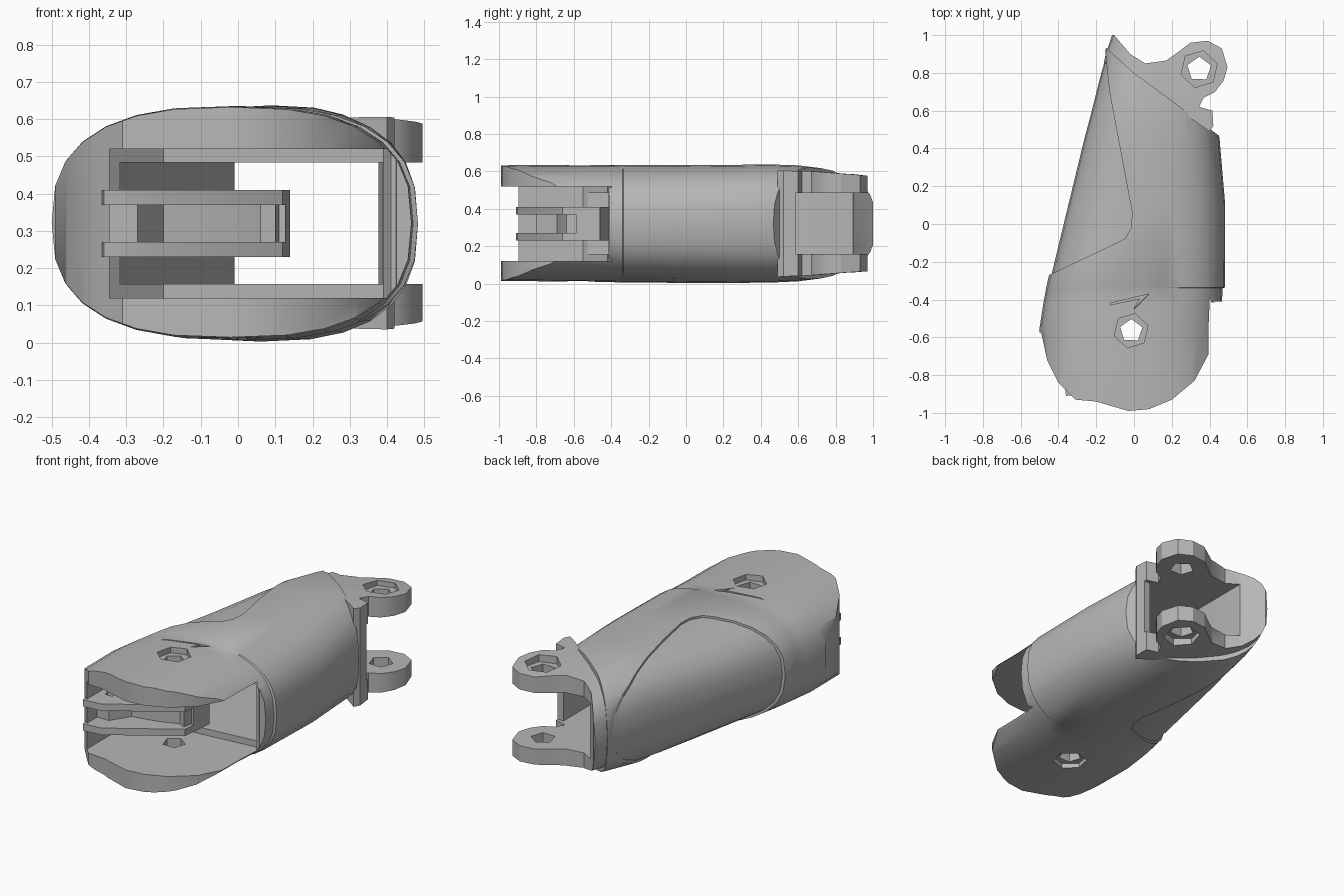
import bpy, bmesh, math

cube = bpy.data.objects.get("Cube")
if cube:
    bpy.data.objects.remove(cube, do_unlink=True)

grey = bpy.data.materials.new("plain grey")
grey.use_nodes = True
grey.diffuse_color = (0.47, 0.47, 0.47, 1)
grey.node_tree.nodes["Principled BSDF"].inputs["Base Color"].default_value = grey.diffuse_color


def make(name, rings):
    """Closed solid skinned through rings with equal point counts."""
    bm = bmesh.new()
    loops = [[bm.verts.new(p) for p in ring] for ring in rings]
    for a, b in zip(loops, loops[1:]):
        for i in range(len(a)):
            j = (i + 1) % len(a)
            bm.faces.new((a[i], a[j], b[j], b[i]))
    bm.faces.new(loops[0])
    bm.faces.new(loops[-1])
    bmesh.ops.recalc_face_normals(bm, faces=bm.faces)
    mesh = bpy.data.meshes.new(name)
    bm.to_mesh(mesh)
    bm.free()
    mesh.materials.append(grey)
    obj = bpy.data.objects.new(name, mesh)
    bpy.context.scene.collection.objects.link(obj)
    return obj


def prism(name, plan, low, high):
    return make(name, [[(x, y, z) for x, y in plan] for z in (low, high)])


def peg(centre, radius, sides, low, high):
    cx, cy = centre
    plan = [(cx + radius * math.cos(math.tau * i / sides + 0.3),
             cy + radius * math.sin(math.tau * i / sides + 0.3)) for i in range(sides)]
    return prism("peg", plan, low, high)


def loft(name, sections, power=2.6, inset=0.0, count=28):
    """Rounded sections: (y, left edge, right edge, bottom, top)."""
    rings = []
    for y, x0, x1, z0, z1 in sections:
        w, h = (x1 - x0) / 2 - inset, (z1 - z0) / 2 - inset
        ring = []
        for i in range(count):
            a = math.tau * i / count
            c, s = math.cos(a), math.sin(a)
            ring.append(((x0 + x1) / 2 + w * math.copysign(abs(c) ** (2 / power), c), y,
                         (z0 + z1) / 2 + h * math.copysign(abs(s) ** (2 / power), s)))
        rings.append(ring)
    return make(name, rings)


def boolean(obj, tool, kind="DIFFERENCE"):
    mod = obj.modifiers.new("cut", "BOOLEAN")
    mod.operation, mod.solver, mod.object = kind, "EXACT", tool
    bpy.ops.object.select_all(action="DESELECT")
    bpy.context.view_layer.objects.active = obj
    obj.select_set(True)
    bpy.ops.object.modifier_apply(modifier=mod.name)
    bpy.data.objects.remove(tool, do_unlink=True)


FRONT_PIN, REAR_PIN = (-0.015, -0.565), (0.345, 0.82)

# Through slot, open to the left side at both ends
SLOT = [(-0.34, -1.2), (-0.34, -0.6), (-0.27, -0.35), (-0.01, 0.35), (-0.01, 1.2),
        (0.7, 1.2), (0.7, 0.585), (0.377, 0.585), (0.377, -0.3), (0.40, -0.415),
        (0.7, -0.415), (0.7, -1.2)]
MOUTH = [(-0.345, -1.2), (-0.345, -0.55), (-0.2, -0.42), (0.39, -0.36), (0.41, -0.415),
         (0.7, -0.415), (0.7, -1.2)]


def hollow(obj):
    boolean(obj, prism("slot", SLOT, 0.157, 0.483))
    boolean(obj, prism("mouth", MOUTH, 0.12, 0.52))


def pin_hole(obj, centre, radius, recess, low, high):
    boolean(obj, peg(centre, radius, 5, -0.1, 0.8))
    boolean(obj, peg(centre, recess, 6, high, 0.8))
    boolean(obj, peg(centre, recess, 6, -0.1, low))


# Outer shell
SHELL = [(-1.05, -0.50, 0.46, 0.015, 0.632), (-0.55, -0.50, 0.46, 0.01, 0.635),
         (-0.42, -0.48, 0.465, 0.008, 0.635), (-0.34, -0.465, 0.47, 0.006, 0.633),
         (-0.335, -0.465, 0.483, 0.006, 0.635), (0.1, -0.36, 0.483, 0.003, 0.633),
         (0.45, -0.275, 0.453, 0.005, 0.637), (0.6, -0.235, 0.43, 0.012, 0.632),
         (0.78, -0.19, 0.42, 0.035, 0.61), (0.96, -0.14, 0.40, 0.06, 0.58)]
OUTLINE = [(-0.155, 0.94), (0.0, 0.8), (0.46, 0.46), (0.6, 0.3), (0.6, -0.41), (0.425, -0.41),
           (0.405, -0.67), (0.32, -0.83), (0.2, -0.93), (0.08, -0.98), (-0.03, -0.99),
           (-0.2, -0.94), (-0.31, -0.93), (-0.40, -0.84), (-0.46, -0.72), (-0.49, -0.58),
           (-0.6, -0.5), (-0.6, 0.94)]
PANEL = [(-0.155, 0.94), (-0.13, 0.7), (-0.01, 0.06), (-0.015, -0.02), (-0.05, -0.08),
         (-0.45, -0.27), (-0.7, -0.28), (-0.7, 0.94)]

body = loft("shell_body", SHELL)
boolean(body, prism("outline", OUTLINE, -0.1, 0.8), "INTERSECT")
boolean(body, prism("panel_gap", PANEL, -0.1, 0.8))
hollow(body)
pin_hole(body, FRONT_PIN, 0.062, 0.093, 0.04, 0.6)
boolean(body, prism("groove", [(-0.42, -0.49), (0.08, -0.37), (0.0, -0.45), (0.03, -0.395)],
                    0.622, 0.8))

# Slightly sunken side panel
panel = loft("side_panel", SHELL, inset=0.012)
boolean(panel, prism("panel_area", PANEL, -0.1, 0.8), "INTERSECT")
hollow(panel)

# Rear fork with two lugs
FORK = [(0.40, 0.49), (0.42, 0.52), (0.415, 0.6), (0.345, 0.62), (0.37, 0.67), (0.43, 0.70),
        (0.475, 0.76), (0.495, 0.83), (0.465, 0.93), (0.39, 0.97), (0.3, 0.96), (0.24, 0.915),
        (0.17, 0.865), (0.06, 0.85), (-0.02, 0.9), (-0.105, 1.0), (-0.2, 1.0), (-0.3, 0.86),
        (-0.17, 0.86), (0.0, 0.77)]
fork = loft("rear_fork", [(0.4, -0.26, 0.9, 0.03, 0.61), (0.7, -0.19, 0.9, 0.045, 0.6),
                          (0.9, -0.15, 0.9, 0.06, 0.585), (1.02, -0.11, 0.9, 0.07, 0.57)],
            power=3.4)
boolean(fork, prism("fork_outline", FORK, -0.1, 0.8), "INTERSECT")
hollow(fork)
pin_hole(fork, REAR_PIN, 0.066, 0.1, 0.09, 0.555)

# Inner bracket: two plates joined by a stepped core
PLATE = [(-0.40, -0.6), (-0.36, -0.91), (-0.25, -0.90), (0.12, -0.66), (0.14, -0.46),
         (-0.2, -0.40), (-0.33, -0.45)]
CORE = [(-0.39, -0.6), (-0.36, -0.8), (-0.27, -0.8), (-0.2, -0.69), (-0.05, -0.66),
        (0.06, -0.62), (0.1, -0.64), (0.13, -0.47), (-0.2, -0.41), (-0.33, -0.46)]
bracket = prism("inner_bracket", PLATE, 0.23, 0.41)
gap = prism("bracket_gap", PLATE, 0.27, 0.37)
gap.scale = (1.3, 1.3, 1)
bpy.context.view_layer.update()
boolean(bracket, gap)
core = prism("bracket_core", CORE, 0.27, 0.37)
for part in (bracket, core):
    boolean(part, peg(FRONT_PIN, 0.062, 5, -0.1, 0.8))
boolean(bracket, peg((-0.28, -0.76), 0.035, 5, 0.0, 0.8))

# Smooth shading with crisp edges
bpy.ops.object.select_all(action="DESELECT")
for part in (body, panel, fork, bracket, core):
    part.select_set(True)
bpy.context.view_layer.objects.active = body
bpy.ops.object.shade_smooth_by_angle(angle=math.radians(28))
